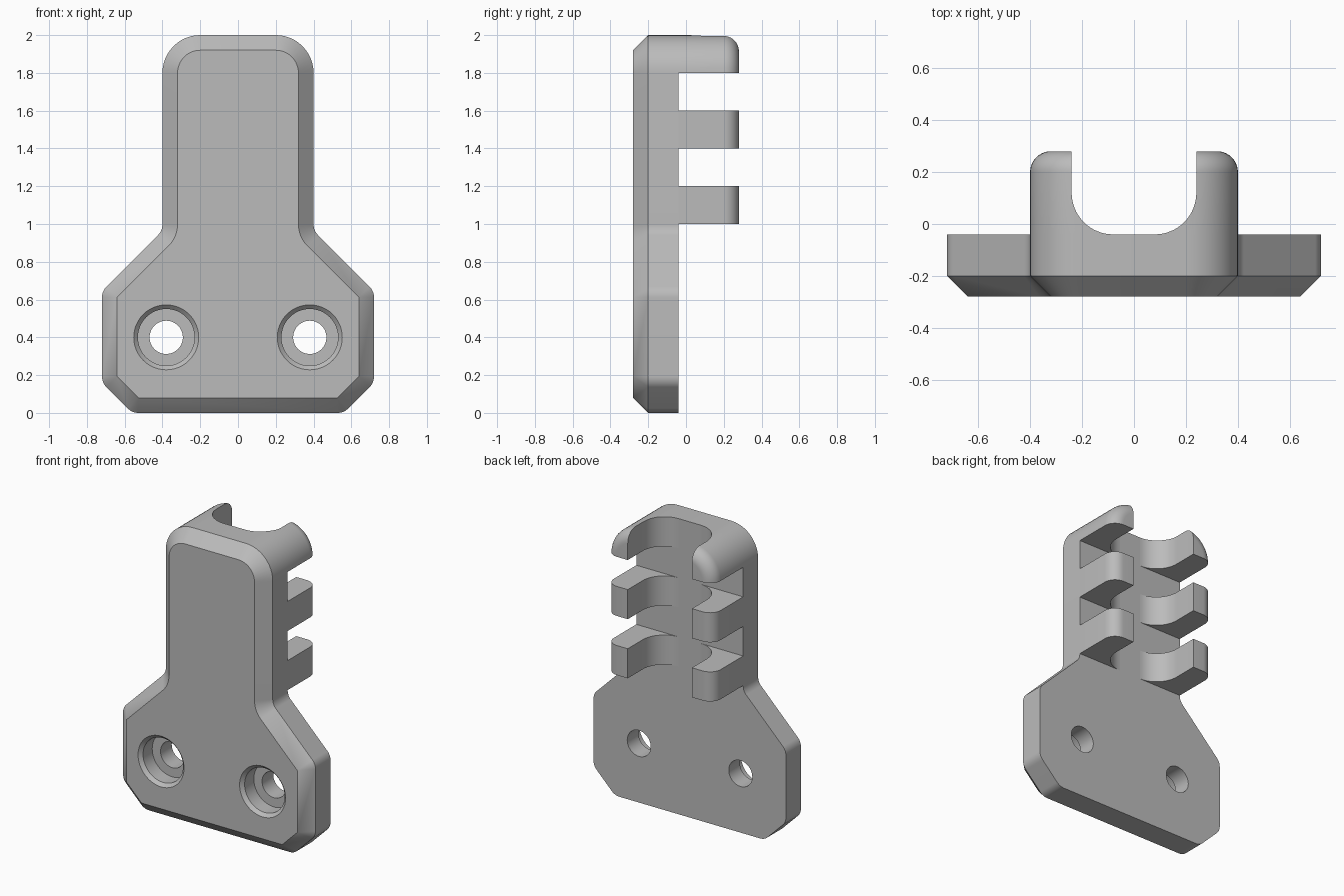
import bpy, bmesh, math
from mathutils import Vector

if "Cube" in bpy.data.objects:
    bpy.data.objects.remove(bpy.data.objects["Cube"])

grey = bpy.data.materials.new("plain_grey")
grey.use_nodes = True
colour = (0.5, 0.5, 0.5, 1)
grey.diffuse_color = colour
grey.node_tree.nodes["Principled BSDF"].inputs["Base Color"].default_value = colour

BACK = -0.04     # rear face of the plate


def loft(name, loops):
    """Solid skinned through equal-length loops of 3D points."""
    bm = bmesh.new()
    rings = [[bm.verts.new(p) for p in loop] for loop in loops]
    for a, b in zip(rings, rings[1:]):
        for i in range(len(a)):
            j = (i + 1) % len(a)
            bm.faces.new((a[i], a[j], b[j], b[i]))
    bm.faces.new(rings[0])
    bm.faces.new(rings[-1])
    bmesh.ops.remove_doubles(bm, verts=bm.verts, dist=1e-5)
    bmesh.ops.recalc_face_normals(bm, faces=bm.faces)
    mesh = bpy.data.meshes.new(name)
    bm.to_mesh(mesh)
    bm.free()
    obj = bpy.data.objects.new(name, mesh)
    obj.data.materials.append(grey)
    bpy.context.collection.objects.link(obj)
    return obj


def outline(half, inset, steps=12):
    """Mirrored outline with rounded corners (x, z, radius), moved inwards."""
    corners = half + [(-x, z, r) for x, z, r in reversed(half)]
    pts = []
    for i, (x, z, r) in enumerate(corners):
        cur = Vector((x, z))
        before = (cur - Vector(corners[i - 1][:2])).normalized()
        after = (Vector(corners[(i + 1) % len(corners)][:2]) - cur).normalized()
        n1, n2 = Vector((before.y, -before.x)), Vector((after.y, -after.x))
        turn = 1 if before.cross(after) > 0 else -1
        centre = cur - turn * r * (n1 + n2) / (1 + n1.dot(n2))
        for k in range(steps + 1):
            n = n1.slerp(n2, k / steps)
            pts.append(centre + turn * n * (r - turn * inset))
    return pts


def slab(name, half, sections):
    """Loft of the outline through (y, inset) sections."""
    return loft(name, [[(p.x, y, p.y) for p in outline(half, d)]
                       for y, d in sections])


def box(name, z0, z1):
    rect = [(-1, -0.1), (1, -0.1), (1, 1), (-1, 1)]
    return loft(name, [[(x, y, z) for x, y in rect] for z in (z0, z1)])


def carve(obj, cutter):
    mod = obj.modifiers.new("cut", "BOOLEAN")
    mod.operation, mod.solver, mod.object = "DIFFERENCE", "EXACT", cutter
    bpy.context.view_layer.objects.active = obj
    bpy.ops.object.modifier_apply(modifier=mod.name)
    bpy.data.objects.remove(cutter)


def smooth(obj):
    bpy.ops.object.select_all(action="DESELECT")
    obj.select_set(True)
    bpy.context.view_layer.objects.active = obj
    bpy.ops.object.shade_smooth_by_angle(angle=math.radians(25))


# Mounting plate with a chamfered front edge
plate = slab("mounting_plate",
             [(0.56, 0, 0.08), (0.72, 0.16, 0.08), (0.72, 0.645, 0.08),
              (0.4, 0.965, 0.08), (0.4, 2, 0.2)],
             [(-0.28, 0.08), (-0.2, 0), (BACK, 0)])

# Counterbored screw holes
for side in (-1, 1):
    bore = [(-0.3, 0.192), (-0.258, 0.15), (-0.16, 0.15), (-0.16, 0.088), (0.1, 0.088)]
    ring = [math.tau * k / 48 for k in range(48)]
    carve(plate, loft("screw_cutter",
                      [[(side * 0.38 + r * math.cos(a), y, 0.4 + r * math.sin(a))
                        for a in ring] for y, r in bore]))
smooth(plate)

# Clip block with a rounded rear edge
fillet = [math.pi / 2 * k / 10 for k in range(11)]
clips = slab("clip_prongs", [(0.4, 0.7, 0.1), (0.4, 2, 0.2)],
             [(BACK, 0)] + [(0.2 + 0.08 * math.sin(a), 0.08 * (1 - math.cos(a)))
                            for a in fillet])

# Round-cornered channel running up the clips
arc = [math.pi / 2 * k / 16 for k in range(17)]
right = [(0.08, -0.1)] + [(0.08 + 0.16 * math.sin(a), 0.12 - 0.16 * math.cos(a))
                          for a in arc] + [(0.24, 0.5)]
channel = right + [(-x, y) for x, y in reversed(right)]
carve(clips, loft("channel_cutter", [[(x, y, z) for x, y in channel]
                                     for z in (0.5, 2.2)]))

# Gaps that leave three pairs of prongs
for low, high in ((0.5, 1.0), (1.2, 1.4), (1.6, 1.8)):
    carve(clips, box("gap_cutter", low, high))
smooth(clips)
